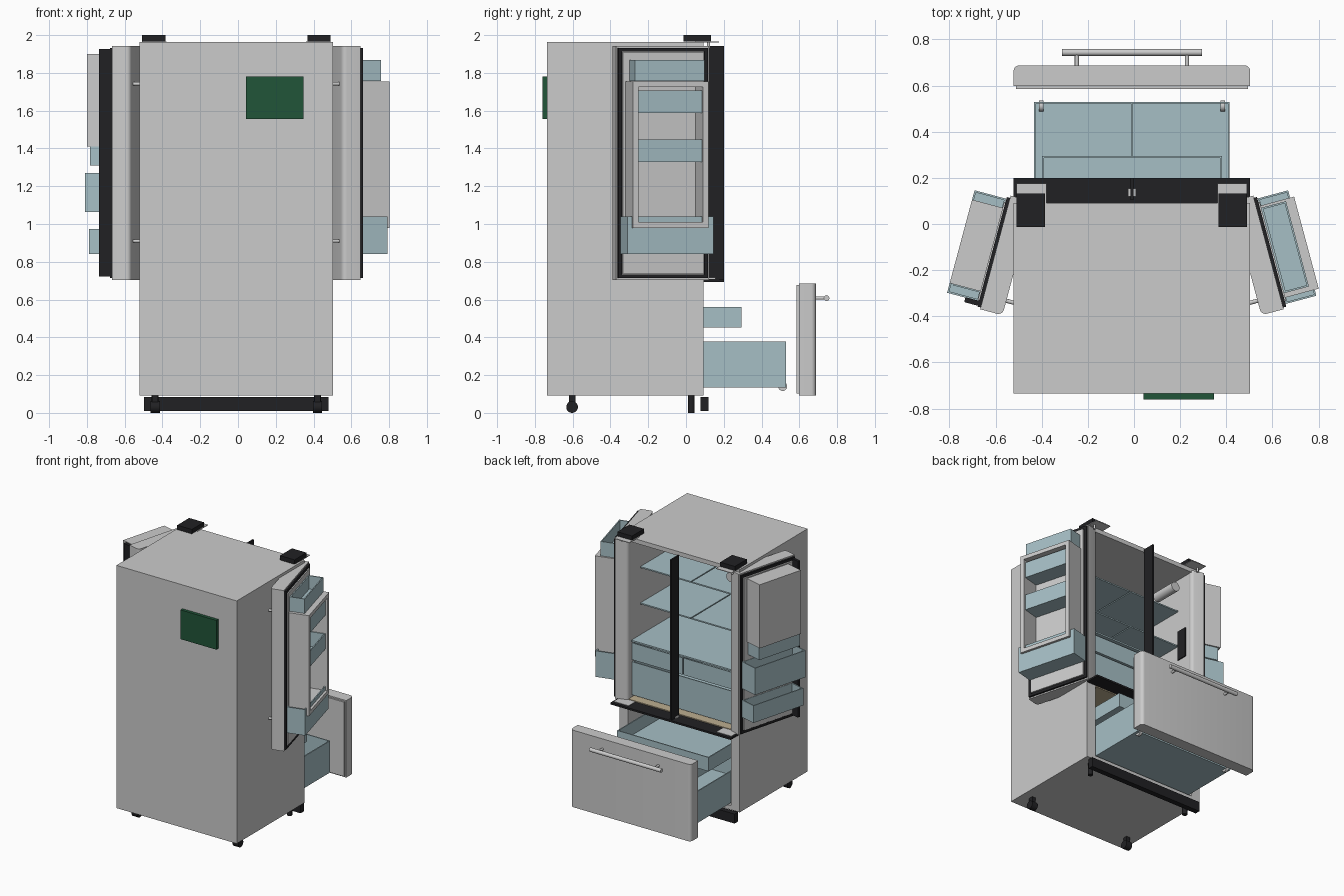
import bpy, bmesh, math
from mathutils import Matrix, Vector

if "Cube" in bpy.data.objects:
    bpy.data.objects.remove(bpy.data.objects["Cube"])

CX = -0.009                      # centre line of the cabinet
I = Matrix.Identity(4)


def mat(name, rgb):
    m = bpy.data.materials.new(name)
    m.diffuse_color = (*rgb, 1)
    m.use_nodes = True
    m.node_tree.nodes["Principled BSDF"].inputs["Base Color"].default_value = m.diffuse_color
    return m


BLACK = mat("black_plastic", (0.015, 0.015, 0.017))
BLUE = mat("clear_blue", (0.38, 0.52, 0.56))
GREEN = mat("board_green", (0.015, 0.09, 0.04))
TAN = mat("tan_trim", (0.5, 0.42, 0.28))


def finish(name, bm, m=None, M=I, smooth=False):
    bm.transform(M)
    bmesh.ops.recalc_face_normals(bm, faces=bm.faces)
    me = bpy.data.meshes.new(name)
    bm.to_mesh(me)
    bm.free()
    ob = bpy.data.objects.new(name, me)
    bpy.context.collection.objects.link(ob)
    if m:
        me.materials.append(m)
    if smooth:
        bpy.context.view_layer.objects.active = ob
        ob.select_set(True)
        bpy.ops.object.shade_smooth_by_angle(angle=math.radians(35))
        ob.select_set(False)
    return ob


def box(name, x, y, z, m=None, M=I, round_y=None, r=0.025):
    """Box from three ranges; round_y rounds the upright edges at that y."""
    bm = bmesh.new()
    bmesh.ops.create_cube(bm, size=1)
    for v in bm.verts:
        v.co = [rg[0] if c < 0 else rg[1] for c, rg in zip(v.co, (x, y, z))]
    if round_y is not None:
        es = [e for e in bm.edges
              if all(abs(v.co.y - round_y) < 1e-5 for v in e.verts)
              and abs(e.verts[0].co.z - e.verts[1].co.z) > 0.1]
        bmesh.ops.bevel(bm, geom=es, offset=r, segments=5, profile=0.5, affect='EDGES')
    return finish(name, bm, m, M, round_y is not None)


def cyl(name, p, q, r, m=None, M=I, n=20):
    p, q = Vector(p), Vector(q)
    bm = bmesh.new()
    bmesh.ops.create_cone(bm, cap_ends=True, segments=n, radius1=r, radius2=r, depth=(q - p).length)
    bm.transform(Matrix.Translation((p + q) / 2) @ (q - p).to_track_quat('Z', 'Y').to_matrix().to_4x4())
    return finish(name, bm, m, M, True)


def nested(name, loops, order, closed, m=None, M=I):
    """Bridge rectangles (a0,a1,b0,b1,c); order says which axis a, b, c are."""
    bm = bmesh.new()
    rows = []
    for a0, a1, b0, b1, c in loops:
        row = []
        for a, b in ((a0, b0), (a1, b0), (a1, b1), (a0, b1)):
            d = dict(zip(order, (a, b, c)))
            row.append(bm.verts.new((d['x'], d['y'], d['z'])))
        rows.append(row)
    pairs = list(zip(rows, rows[1:])) + ([(rows[-1], rows[0])] if closed else [])
    for r, s in pairs:
        for i in range(4):
            j = (i + 1) % 4
            bm.faces.new((r[i], r[j], s[j], s[i]))
    if not closed:
        bm.faces.new(rows[0])
        bm.faces.new(rows[-1])
    return finish(name, bm, m, M)


def tray(name, x, y, z, m=BLUE, M=I, t=0.008):
    o = (*x, *y)
    i = (x[0] + t, x[1] - t, y[0] + t, y[1] - t)
    return nested(name, [(*o, z[0]), (*o, z[1]), (*i, z[1]), (*i, z[0] + t)], 'xyz', False, m, M)


def ring(name, x, y, z, w, m=None, M=I):
    o = (*x, *z)
    i = (x[0] + w, x[1] - w, z[0] + w, z[1] - w)
    return nested(name, [(*o, y[0]), (*o, y[1]), (*i, y[1]), (*i, y[0])], 'xzy', True, m, M)


# Cabinet shell with open front, split by a partition
X0, X1 = CX - 0.513, CX + 0.513
outer, inner = (X0, X1, 0.093, 1.963), (X0 + 0.075, X1 - 0.075, 0.125, 1.93)
nested("cabinet", [(*outer, -0.735), (*outer, 0.092), (*inner, 0.092), (*inner, -0.68)], 'xzy', False)
box("partition", inner[:2], (-0.68, 0.09), (0.685, 0.712), TAN)
box("middle_rail", (X0, X1), (0.092, 0.2), (0.692, 0.706), BLACK)
box("centre_post", (CX - 0.006, CX + 0.006), (0.105, 0.2), (0.706, 1.943), BLACK)
for s in (-1, 1):
    box("post_clip", sorted((CX + s * 0.006, CX + s * 0.018)), (0.12, 0.155), (0.706, 0.716))

# Circuit board on the back, kick plate, feet, wheels, hinges
box("circuit_board", (0.042, 0.347), (-0.76, -0.735), (1.555, 1.78), GREEN)
box("kick_plate", (CX - 0.488, CX + 0.488), (0.077, 0.118), (0.01, 0.083), BLACK)
for s in (-1, 1):
    fx = CX + s * 0.43
    cyl("front_foot", (fx, 0.028, 0), (fx, 0.028, 0.095), 0.018, BLACK)
    cyl("rear_wheel", (fx - 0.025, -0.603, 0.031), (fx + 0.025, -0.603, 0.031), 0.031, BLACK)
    box("wheel_bracket", (fx - 0.015, fx + 0.015), (-0.62, -0.585), (0.03, 0.095), BLACK)
    hx = sorted((CX + s * 0.376, CX + s * 0.5))
    box("hinge_cover", hx, (-0.013, 0.133), (1.966, 2.0), BLACK)
    box("hinge_plate", sorted((CX + s * 0.37, CX + s * 0.5)), (0.05, 0.175), (1.962, 1.967))
    cyl("hinge_pin", (CX + s * 0.47, 0.12, 1.93), (CX + s * 0.47, 0.12, 1.963), 0.008)
    box("lower_hinge_plate", hx, (0.092, 0.175), (0.705, 0.709))

# Fridge interior: glass shelves, crispers, filter, control panel
IX0, IX1 = inner[0] + 0.005, inner[1] - 0.005
box("lower_shelf", (IX0, IX1), (-0.66, 0.06), (1.143, 1.155), BLUE)
for a, b in ((IX0, CX - 0.004), (CX + 0.004, IX1)):
    for z in (1.4, 1.68):
        box("half_shelf", (a, b), (-0.66, -0.05), (z - 0.01, z), BLUE)
    tray("crisper", (a, b), (-0.62, 0.05), (1.0, 1.13))
tray("wide_crisper", (IX0, IX1), (-0.62, 0.05), (0.73, 0.985))
cyl("water_filter", (CX - 0.37, -0.2, 1.83), (CX - 0.37, 0.0, 1.83), 0.036)
box("control_panel", (inner[0], inner[0] + 0.008), (-0.05, 0.03), (1.28, 1.51), BLACK)

# Freezer drawer front, handle and baskets
box("drawer_front", (X0, X1), (0.598, 0.688), (0.093, 0.686), round_y=0.688)
box("drawer_gasket", (X0 + 0.01, X1 - 0.01), (0.585, 0.598), (0.103, 0.676))
cyl("drawer_handle", (CX - 0.304, 0.744, 0.608), (CX + 0.304, 0.744, 0.608), 0.015)
for s in (-1, 1):
    px = CX + s * 0.239
    cyl("drawer_handle_post", (px, 0.68, 0.608), (px, 0.744, 0.608), 0.009)
    rx = CX + s * 0.393
    cyl("basket_roller", (rx - 0.01, 0.512, 0.14), (rx + 0.01, 0.512, 0.14), 0.024)
tray("lower_basket", (CX - 0.424, CX + 0.424), (-0.3, 0.53), (0.135, 0.379))
box("basket_divider", (CX - 0.003, CX + 0.003), (-0.29, 0.522), (0.143, 0.377), BLUE)
tray("upper_basket", (CX - 0.39, CX + 0.39), (-0.5, 0.294), (0.453, 0.56))


# Doors: local x runs from the hinge, local y points out of the inner face
def door_matrix(s, deg=15):
    c, k = math.cos(math.radians(deg)), math.sin(math.radians(deg))
    return Matrix(((s * k, s * c, 0, CX + s * 0.526), (-c, k, 0, 0.123),
                   (0, 0, 1, 0), (0, 0, 0, 1)))


for s, side in ((-1, "left"), (1, "right")):
    M = door_matrix(s)
    box(side + "_door", (0, 0.51), (-0.1, 0), (0.703, 1.942), None, M, round_y=-0.1)
    ring(side + "_door_gasket", (0.01, 0.502), (0, 0.014), (0.713, 1.932), 0.02, BLACK, M)
    box(side + "_door_liner", (0.034, 0.478), (0, 0.02), (0.737, 1.908), None, M)
    cyl(side + "_door_handle", (0.445, -0.156, 0.845), (0.445, -0.156, 1.81), 0.015, None, M)
    for z in (0.91, 1.742):
        cyl(side + "_handle_post", (0.445, -0.156, z), (0.445, -0.09, z), 0.009, None, M)

# Right door: bin frame and bins
M = door_matrix(1)
ring("bin_frame", (0.05, 0.463), (0.02, 0.17), (0.98, 1.755), 0.03, None, M)
tray("top_bin", (0.06, 0.443), (0.02, 0.131), (1.757, 1.868), BLUE, M)
for z in (1.587, 1.327):
    tray("middle_bin", (0.08, 0.433), (0.02, 0.152), (z, z + 0.12), BLUE, M)
tray("bottom_bin", (0.017, 0.49), (0.015, 0.152), (0.84, 1.04), BLUE, M)

# Left door: ice maker box, bins and folding seal flap
M = door_matrix(-1)
box("ice_maker_box", (0.06, 0.435), (0.02, 0.157), (1.41, 1.9), None, M)
tray("upper_left_bin", (0.07, 0.44), (0.02, 0.14), (1.31, 1.41), BLUE, M)
tray("middle_left_bin", (0.018, 0.478), (0.015, 0.157), (1.063, 1.27), BLUE, M)
tray("lower_left_bin", (0.02, 0.474), (0.015, 0.137), (0.84, 0.973), BLUE, M)
box("seal_flap", (0.476, 0.498), (0.012, 0.075), (0.723, 1.926), BLACK, M)
